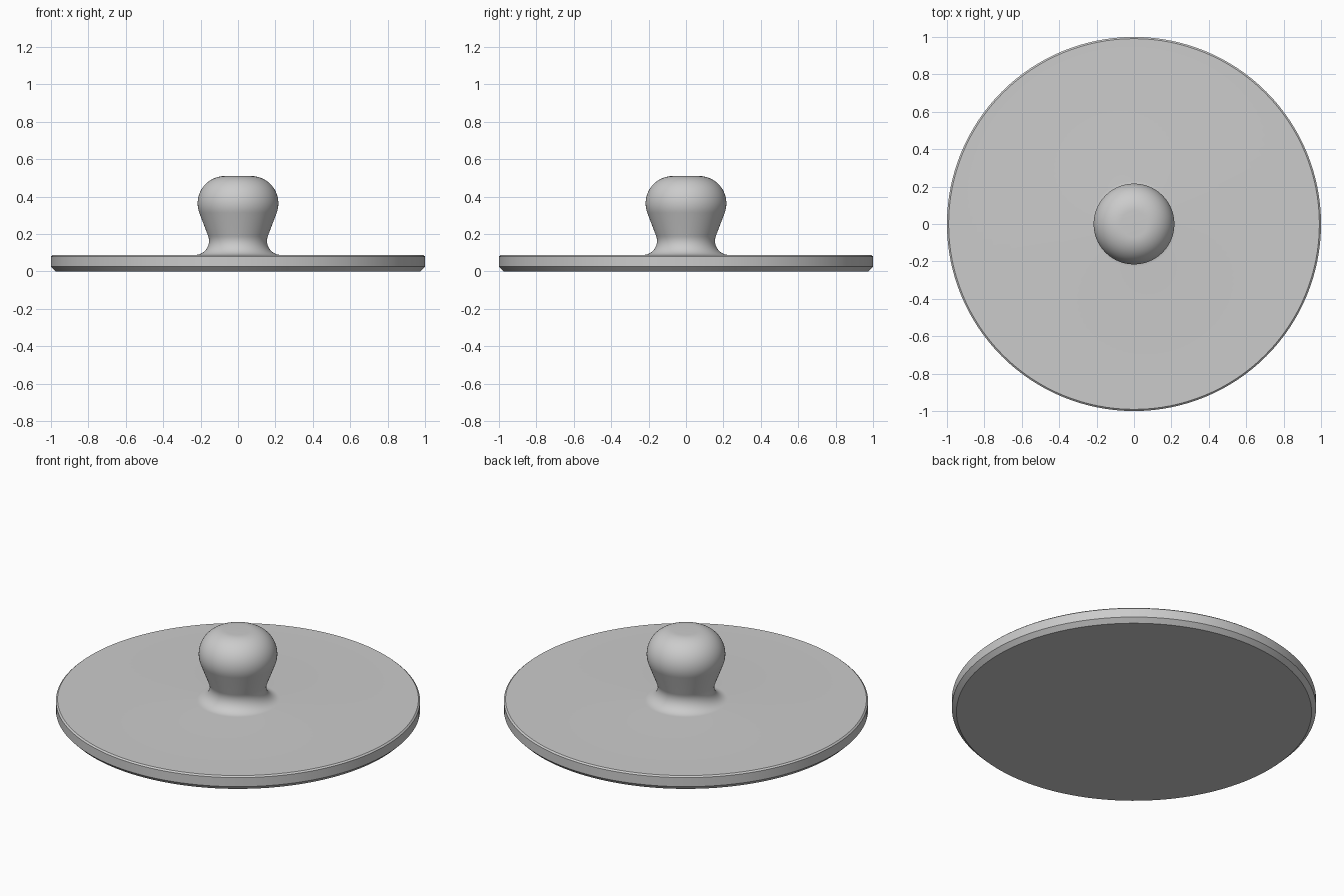
import bpy
import bmesh
from math import cos, sin, radians

SEGMENTS = 128

cube = bpy.data.objects.get("Cube")
if cube:
    bpy.data.objects.remove(cube, do_unlink=True)

grey = bpy.data.materials.new("plain grey")
grey.use_nodes = True
colour = (0.6, 0.6, 0.6, 1)
grey.diffuse_color = colour
grey.node_tree.nodes["Principled BSDF"].inputs["Base Color"].default_value = colour


def arc(cx, cz, r, start, end, steps):
    """Points (radius, height) along an arc, angles in degrees."""
    angles = [radians(start + (end - start) * i / steps) for i in range(steps + 1)]
    return [(cx + r * cos(a), cz + r * sin(a)) for a in angles]


def lathe(name, profile):
    """Spin a profile about z, closing both ends with flat caps."""
    bm = bmesh.new()
    step = radians(360 / SEGMENTS)
    rings = [[bm.verts.new((r * cos(i * step), r * sin(i * step), z))
              for i in range(SEGMENTS)] for r, z in profile]
    for low, high in zip(rings, rings[1:]):
        for i in range(SEGMENTS):
            j = (i + 1) % SEGMENTS
            bm.faces.new((low[i], low[j], high[j], high[i]))
    bm.faces.new(rings[0][::-1])
    bm.faces.new(rings[-1])
    mesh = bpy.data.meshes.new(name)
    bm.to_mesh(mesh)
    bm.free()
    mesh.materials.append(grey)
    obj = bpy.data.objects.new(name, mesh)
    bpy.context.collection.objects.link(obj)
    bpy.ops.object.select_all(action="DESELECT")
    obj.select_set(True)
    bpy.context.view_layer.objects.active = obj
    bpy.ops.object.shade_smooth_by_angle(angle=radians(25))


# Lid: chamfered disc, flared foot, tapered neck and rounded knob in one profile
disc = [(0.975, 0), (1, 0.025), (1, 0.08), (0.991, 0.088)]
foot = arc(0.23, 0.163, 0.075, 270, 160, 14)
knob = arc(0.07, 0.364, 0.146, -20, 90, 20)
lathe("lid_with_knob", disc + foot + knob)
